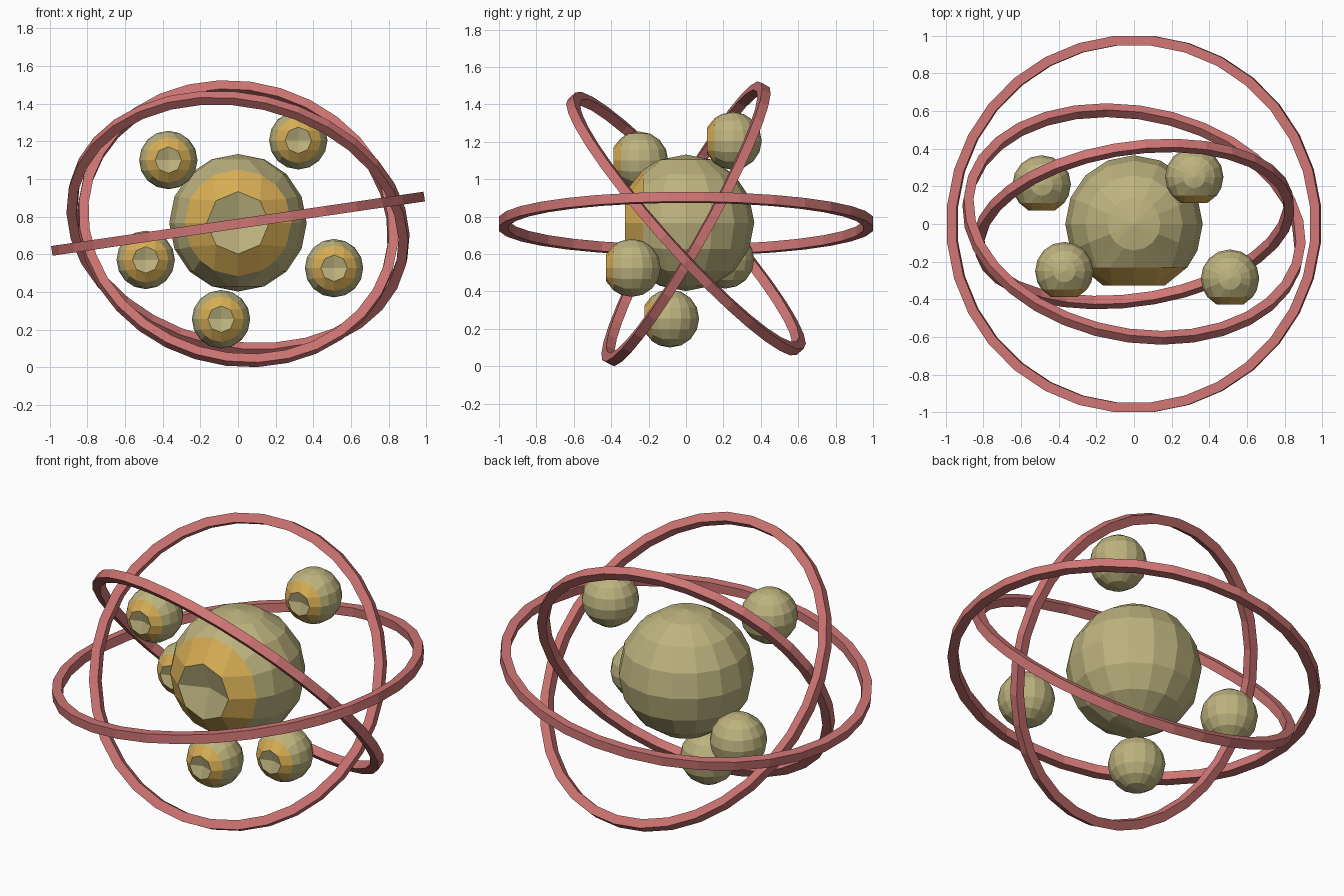
import bpy, bmesh
from math import pi, sin, cos, atan2, asin, radians
from mathutils import Vector, Matrix

cube = bpy.data.objects.get("Cube")
if cube:
    bpy.data.objects.remove(cube, do_unlink=True)

CENTRE = Vector((0, 0, 0.762))


def material(name, rgb):
    mat = bpy.data.materials.new(name)
    mat.use_nodes = True
    mat.diffuse_color = (*rgb, 1)
    mat.node_tree.nodes["Principled BSDF"].inputs["Base Color"].default_value = (*rgb, 1)
    return mat


olive = material("pale olive", (0.51, 0.45, 0.21))
gold = material("gold iris", (0.68, 0.42, 0.09))
pink = material("dusty pink", (0.62, 0.18, 0.175))


def add_object(name, bm, mats, location):
    mesh = bpy.data.meshes.new(name)
    bm.to_mesh(mesh)
    bm.free()
    for mat in mats:
        mesh.materials.append(mat)
    obj = bpy.data.objects.new(name, mesh)
    obj.location = location
    bpy.context.collection.objects.link(obj)
    return obj


def eyeball(name, radius, location):
    """Faceted ball whose front patch is rounded into an iris and a dented pupil."""
    bm = bmesh.new()
    bmesh.ops.create_uvsphere(bm, u_segments=16, v_segments=8, radius=1)
    step = pi / 8
    ring_of = {}
    for v in bm.verts:
        i = round(atan2(v.co.x, -v.co.y) / step)
        j = round(asin(max(-1, min(1, v.co.z))) / step)
        ring = max(abs(i), abs(j))
        ring_of[v] = ring
        if ring == 0:
            v.co.y = -0.72          # bottom of the pupil dent
        elif ring <= 2:
            around = atan2(j, i)
            spread = radians(27 if ring == 1 else 51)
            v.co = (sin(spread) * cos(around), -cos(spread), sin(spread) * sin(around))
    for f in bm.faces:
        rings = [ring_of[v] for v in f.verts]
        f.material_index = int(max(rings) == 2 and min(rings) >= 1)
    bmesh.ops.scale(bm, vec=(radius,) * 3, verts=bm.verts)
    return add_object(name, bm, (olive, gold), location)


def orbit_ring(name, radius, normal, bar=0.052, sides=32):
    """Square bar swept round a circle and tilted to the given axis."""
    bm = bmesh.new()
    h = bar / 2
    corners = [(radius - bar, -h), (radius, -h), (radius, h), (radius - bar, h)]
    turn = Matrix.Rotation(pi / sides, 3, "Z")
    verts = [bm.verts.new(turn @ Vector((x, 0, z))) for x, z in corners]
    edges = [bm.edges.new((verts[k], verts[(k + 1) % 4])) for k in range(4)]
    bmesh.ops.spin(bm, geom=verts + edges, cent=(0, 0, 0), axis=(0, 0, 1),
                   angle=2 * pi, steps=sides)
    bmesh.ops.remove_doubles(bm, verts=bm.verts, dist=0.0005)
    bmesh.ops.recalc_face_normals(bm, faces=bm.faces)
    tilt = Vector((0, 0, 1)).rotation_difference(Vector(normal).normalized())
    bmesh.ops.rotate(bm, cent=(0, 0, 0), matrix=tilt.to_matrix(), verts=bm.verts)
    return add_object(name, bm, (pink,), CENTRE)


# Large central eye
eyeball("central_eye", 0.365, CENTRE + Vector((0, 0, 0.005)))

# Small eyes floating around it
small_eyes = {
    "upper_right_eye": (-0.37, -0.25, 1.10),
    "upper_left_eye": (0.32, 0.25, 1.205),
    "lower_right_eye": (-0.49, 0.21, 0.57),
    "lower_left_eye": (0.51, -0.29, 0.526),
    "bottom_eye": (-0.09, -0.085, 0.255),
}
for name, place in small_eyes.items():
    eyeball(name, 0.155, place)

# Three tilted rings
orbit_ring("outer_ring", 1.004, (-sin(radians(8.3)), 0, cos(radians(8.3))))
orbit_ring("middle_ring", 0.918, (0.15, 0.735, 0.66))
orbit_ring("inner_ring", 0.857, (-0.13, 0.865, -0.485))
